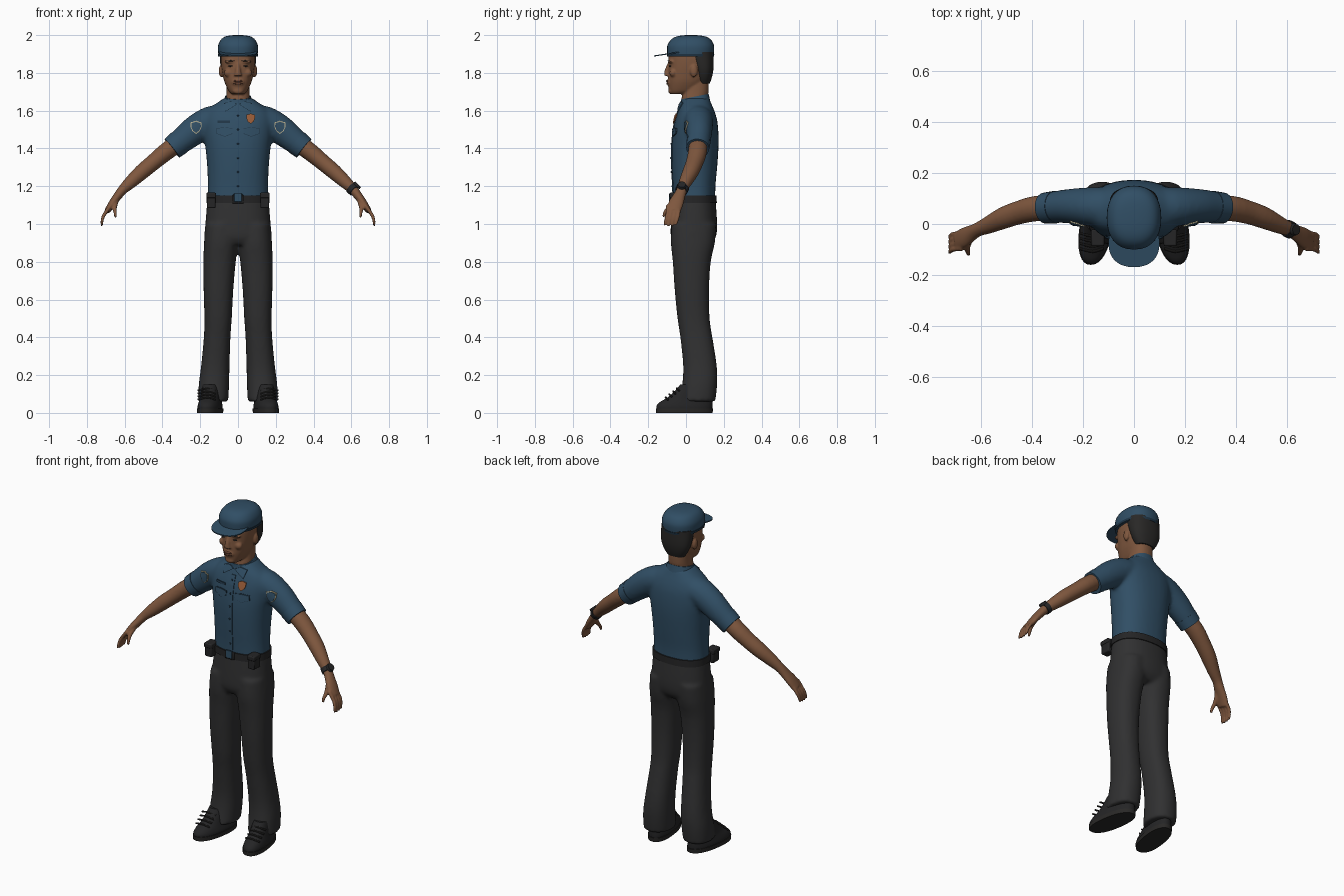
import bpy, bmesh, math
from mathutils import Vector, Matrix
from mathutils.bvhtree import BVHTree

if "Cube" in bpy.data.objects:
    bpy.data.objects.remove(bpy.data.objects["Cube"], do_unlink=True)


def material(name, red, green, blue):
    mat = bpy.data.materials.new(name)
    mat.use_nodes = True
    colour = (red, green, blue, 1)
    mat.diffuse_color = colour
    shader = next(n for n in mat.node_tree.nodes if n.type == 'BSDF_PRINCIPLED')
    shader.inputs["Base Color"].default_value = colour
    shader.inputs["Roughness"].default_value = 0.8
    return mat


shirt_blue = material("shirt blue", .03, .077, .13)
trim_navy = material("trim navy", .014, .035, .06)
skin = material("brown skin", .21, .095, .048)
lip_brown = material("lip brown", .14, .055, .032)
hair_black = material("hair black", .022, .021, .02)
trouser_grey = material("trouser charcoal", .03, .03, .031)
leather = material("black leather", .018, .018, .019)
cream = material("patch cream", .5, .44, .28)
copper = material("badge copper", .33, .11, .04)


def refine(rows, steps):
    """Smoothly interpolate between rows of numbers."""
    result = []
    for i in range(len(rows) - 1):
        a, b = rows[max(i - 1, 0)], rows[i]
        c, d = rows[i + 1], rows[min(i + 2, len(rows) - 1)]
        for k in range(steps):
            t = k / steps
            result.append([q + t / 2 * (r - p + t * (2*p - 5*q + 4*r - s + t * (3*(q - r) + s - p)))
                           for p, q, r, s in zip(a, b, c, d)])
    return result + [list(rows[-1])]


def loft(bm, rings):
    loops = [[bm.verts.new(p) for p in ring] for ring in rings]
    for low, high in zip(loops, loops[1:]):
        for i in range(len(low)):
            bm.faces.new((low[i - 1], low[i], high[i], high[i - 1]))
    bm.faces.new(loops[0])
    bm.faces.new(loops[-1])


def oval(sides, power):
    for i in range(sides):
        angle = math.tau * i / sides
        yield [math.copysign(abs(f) ** (2 / power), f) for f in (math.cos(angle), math.sin(angle))]


def stack(bm, rows, power=2.3, steps=3, tilt=0, toe_out=0):
    """Level rings; each row is z, left x, right x, front y, back y."""
    rings = []
    for z, x0, x1, y0, y1 in refine(rows, steps):
        ring = []
        for c, s in oval(32, power):
            x, y = (x0 + x1 + c * (x1 - x0)) / 2, (y0 + y1 + s * (y1 - y0)) / 2
            ring.append((x - toe_out * y, y, z + tilt * y))
        rings.append(ring)
    loft(bm, rings)


def centred(rows):
    return [(z, -half, half, front, back) for z, half, front, back in rows]


def limb(bm, points, sides=20, steps=3):
    """Tube along a path; each point is x, y, z, depth radius, other radius."""
    points = refine(points, steps)
    centres = [Vector(p[:3]) for p in points]
    rings = []
    for i, p in enumerate(points):
        along = (centres[min(i + 1, len(points) - 1)] - centres[max(i - 1, 0)]).normalized()
        u = Vector((0, 1, 0))
        u = (u - along * u.dot(along)).normalized()
        v = along.cross(u)
        rings.append([centres[i] + u * c * p[3] + v * s * p[4] for c, s in oval(sides, 2)])
    loft(bm, rings)


def ball(bm, centre, radii):
    bmesh.ops.create_uvsphere(bm, u_segments=16, v_segments=10, radius=1,
                              matrix=Matrix.Translation(centre) @ Matrix.Diagonal((*radii, 1)))


def box(bm, centre, size):
    bmesh.ops.create_cube(bm, size=1, matrix=Matrix.Translation(centre) @ Matrix.Diagonal((*size, 1)))


def finish(name, bm, mat, mirror=False, voxel=0, bevel=0):
    if mirror:
        copy = bmesh.ops.duplicate(bm, geom=bm.verts[:] + bm.edges[:] + bm.faces[:])["geom"]
        for v in copy:
            if isinstance(v, bmesh.types.BMVert):
                v.co.x *= -1
    bmesh.ops.recalc_face_normals(bm, faces=bm.faces[:])
    mesh = bpy.data.meshes.new(name)
    bm.to_mesh(mesh)
    bm.free()
    mesh.materials.append(mat)
    obj = bpy.data.objects.new(name, mesh)
    bpy.context.collection.objects.link(obj)
    for other in bpy.context.selected_objects:
        other.select_set(False)
    obj.select_set(True)
    bpy.context.view_layer.objects.active = obj
    if voxel:
        remesh = obj.modifiers.new("blend", 'REMESH')
        remesh.mode, remesh.voxel_size = 'VOXEL', voxel
        relax = obj.modifiers.new("relax", 'SMOOTH')
        relax.factor, relax.iterations = 0.5, 5
        for mod in ("blend", "relax"):
            bpy.ops.object.modifier_apply(modifier=mod)
    if bevel:
        rounding = obj.modifiers.new("rounding", 'BEVEL')
        rounding.width, rounding.segments = bevel, 2
    bpy.ops.object.shade_smooth_by_angle(angle=math.radians(60 if voxel else 40))
    return obj


def make(name, mat, build, *args, mirror=False, voxel=0, bevel=0, **options):
    bm = bmesh.new()
    build(bm, *args, **options)
    return finish(name, bm, mat, mirror, voxel, bevel)


# Shirt: torso and both sleeves blended together
bm = bmesh.new()
limb(bm, [(.05, .06, 1.56, .085, .08), (.15, .067, 1.542, .078, .08), (.23, .07, 1.495, .07, .077),
          (.29, .068, 1.448, .064, .069), (.345, .063, 1.405, .058, .06)])
stack(bm, centred([(1.12, .163, -.068, .155), (1.2, .16, -.07, .156), (1.3, .163, -.075, .165),
                   (1.4, .172, -.076, .172), (1.48, .183, -.07, .172), (1.55, .185, -.058, .165),
                   (1.6, .165, -.042, .15), (1.635, .12, -.03, .135), (1.668, .072, -.015, .122)]))
shirt = finish("shirt", bm, shirt_blue, mirror=True, voxel=.011)
make("sleeve_hems", shirt_blue, limb, [(.308, .066, 1.434, .064, .067), (.349, .062, 1.401, .061, .063)], mirror=True)
make("collar", shirt_blue, stack, centred([(1.61, .088, -.034, .132), (1.645, .076, -.028, .124),
                                           (1.665, .068, -.026, .12)]), tilt=.2)

# Trousers: hips and both legs blended together
bm = bmesh.new()
stack(bm, [(1.0, .0, .172, -.076, .16), (.9, .0, .18, -.08, .153), (.8, .012, .183, -.07, .131),
           (.65, .025, .182, -.06, .122), (.5, .033, .178, -.045, .125), (.4, .04, .181, -.03, .14),
           (.25, .045, .195, -.015, .163), (.15, .047, .208, -.02, .165), (.06, .052, .21, -.035, .155)])
stack(bm, centred([(1.135, .162, -.07, .156), (1.0, .173, -.08, .165), (.93, .178, -.08, .158), (.89, .165, -.06, .13)]))
finish("trousers", bm, trouser_grey, mirror=True, voxel=.011)

# Belt, shirt tab and pouches
make("belt", leather, stack, centred([(1.11, .168, -.077, .163), (1.15, .167, -.076, .162)]), steps=1)
make("buckle", leather, box, (0, -.078, 1.132), (.06, .014, .046), bevel=.004)
make("shirt_tab", shirt_blue, box, (0, -.085, 1.14), (.04, .008, .045), bevel=.002)
bm = bmesh.new()
box(bm, (.142, -.052, 1.122), (.045, .06, .075))
box(bm, (.142, -.054, 1.152), (.051, .066, .028))
finish("belt_pouches", bm, leather, mirror=True, bevel=.006)

# Arms with hands and fingers
bm = bmesh.new()
limb(bm, [(.27, .067, 1.463, .048, .05), (.38, .061, 1.383, .05, .047), (.45, .045, 1.325, .046, .043),
          (.51, .024, 1.275, .043, .041), (.57, -.004, 1.22, .034, .034), (.61, -.021, 1.182, .028, .026),
          (.635, -.035, 1.15, .032, .023), (.665, -.053, 1.11, .04, .02), (.692, -.066, 1.068, .037, .016)])
for i in range(4):
    y = -.096 + .02 * i
    reach = .004 * abs(i - 1.3)
    limb(bm, [(.672, y, 1.1, .01, .011), (.705, y - .003, 1.055, .01, .01),
              (.718, y - .01, 1.025, .009, .009), (.722, y - .018, .985 + reach, .006, .006)], sides=10)
limb(bm, [(.645, -.06, 1.125, .014, .016), (.653, -.093, 1.085, .012, .012),
          (.65, -.112, 1.06, .01, .01), (.648, -.12, 1.035, .007, .007)], sides=10)
finish("arms", bm, skin, mirror=True, voxel=.0055)

# Watch on one wrist
make("watch_strap", leather, limb, [(.598, -.016, 1.193, .034, .032), (.616, -.025, 1.176, .034, .032)])
bm = bmesh.new()
bmesh.ops.create_cone(bm, cap_ends=True, segments=20, radius1=.024, radius2=.021, depth=.014,
                      matrix=Matrix.Translation((.631, -.022, 1.205)) @ Matrix.Rotation(math.pi / 4, 4, 'Y'))
finish("watch_dial", bm, leather)

# Head with neck, nose, brow, chin and ears
bm = bmesh.new()
stack(bm, centred([(1.688, .032, -.08, .0), (1.705, .05, -.09, .06), (1.75, .071, -.095, .105),
                   (1.79, .081, -.095, .126), (1.84, .089, -.093, .136), (1.89, .091, -.092, .138),
                   (1.94, .085, -.08, .13)]))
stack(bm, centred([(1.6, .06, -.02, .1), (1.66, .063, -.024, .11), (1.7, .061, -.015, .12), (1.77, .06, .0, .12)]))
limb(bm, [(0, -.085, 1.85, .012, .01), (0, -.1, 1.81, .014, .014), (0, -.1, 1.785, .015, .021)])
ball(bm, (0, -.088, 1.75), (.034, .014, .022))
ball(bm, (0, -.08, 1.705), (.028, .014, .018))
for side in (-1, 1):
    ball(bm, (side * .037, -.079, 1.86), (.034, .016, .01))
    ball(bm, (side * .05, -.068, 1.8), (.025, .02, .022))
    ball(bm, (side * .09, .042, 1.81), (.012, .02, .033))
finish("head", bm, skin, voxel=.005)
bm = bmesh.new()
ball(bm, (0, -.098, 1.757), (.026, .007, .006))
ball(bm, (0, -.097, 1.744), (.024, .007, .006))
finish("lips", bm, lip_brown)
make("eyes", hair_black, ball, (.036, -.083, 1.836), (.017, .007, .004), mirror=True)
make("eyebrows", hair_black, ball, (.038, -.09, 1.864), (.022, .008, .003), mirror=True)
make("hair", hair_black, stack, centred([(1.745, .055, .06, .126), (1.78, .077, .05, .138),
                                         (1.83, .0925, .035, .146), (1.91, .096, .0, .146)]))

# Cap with band and peak
make("cap", shirt_blue, stack, centred([(1.887, .103, -.098, .145), (1.92, .106, -.1, .149), (1.95, .104, -.097, .147),
                                        (1.98, .087, -.075, .128), (1.995, .06, -.042, .095), (2, .02, .0, .05)]))
make("cap_band", trim_navy, stack, centred([(1.888, .1055, -.1, .148), (1.901, .107, -.102, .15)]), steps=1)
make("cap_peak", shirt_blue, stack, centred([(1.912, .1, -.169, .02), (1.918, .1, -.169, .02)]), steps=1, tilt=.15)

# Shoes with soles and laces
make("shoes", leather, stack, [(.015, .085, .208, -.155, .138), (.035, .085, .208, -.157, .14), (.055, .09, .204, -.142, .14),
                               (.075, .094, .2, -.108, .14), (.1, .096, .198, -.075, .138), (.15, .1, .194, -.03, .13)],
     toe_out=.14, mirror=True)
make("soles", hair_black, stack, [(0, .082, .211, -.158, .141), (.024, .081, .212, -.16, .143)], steps=1, toe_out=.14, mirror=True)
bm = bmesh.new()
for i in range(4):
    y, z = -.108 + .02 * i, .082 + .016 * i
    limb(bm, [(.12, y + .012, z - .012, .005, .005), (.162, y, z, .005, .005), (.212, y + .012, z - .012, .005, .005)], sides=8)
finish("laces", bm, hair_black, mirror=True)

# Shirt details laid on the front surface
surface = BVHTree.FromObject(shirt, bpy.context.evaluated_depsgraph_get())


def front(x, z):
    hit = surface.ray_cast(Vector((x, -1, z)), Vector((0, 1, 0)))[0]
    return hit.y if hit else 0


def plate(bm, outline, lift=.004):
    face = bm.faces.new([bm.verts.new((x, 0, z)) for x, z in outline])
    fan = bmesh.ops.poke(bm, faces=[face])["faces"]
    for v in {v for f in fan for v in f.verts}:
        v.co.y = front(v.co.x, v.co.z) - lift
    walls = bmesh.ops.extrude_face_region(bm, geom=fan)["geom"]
    moved = [v for v in walls if isinstance(v, bmesh.types.BMVert)]
    bmesh.ops.translate(bm, verts=moved, vec=(0, .005, 0))


def shield(x, z, size):
    shape = [(-.8, .75), (-.4, .85), (0, 1), (.4, .85), (.8, .75), (.85, .1), (.55, -.6), (0, -1), (-.55, -.6), (-.85, .1)]
    return [(x + size * a, z + size * b) for a, b in shape]


def bar(x, z, wide, high):
    return [(x + a * wide / 2, z + b * high / 2) for a, b in ((-1, -1), (0, -1), (1, -1), (1, 1), (0, 1), (-1, 1))]


bm = bmesh.new()
for i in range(8):
    plate(bm, bar(0, 1.19 + .055 * i, .03, .055))
finish("placket", bm, shirt_blue)
bm = bmesh.new()
for i in range(6):
    ball(bm, (0, front(0, 1.2 + .075 * i) - .005, 1.2 + .075 * i), (.005, .003, .005))
finish("buttons", bm, trim_navy)
make("collar_points", shirt_blue, plate, [(.004, 1.635), (.035, 1.65), (.075, 1.64), (.066, 1.595), (.035, 1.615)], mirror=True, lift=.009)
make("pocket_flaps", shirt_blue, plate, [(.03, 1.505), (.07, 1.51), (.112, 1.505), (.112, 1.48), (.07, 1.465), (.03, 1.48)],
     mirror=True, lift=.006)
make("pocket_seams", trim_navy, plate, [(.028, 1.507), (.07, 1.512), (.114, 1.507), (.114, 1.478), (.07, 1.462), (.028, 1.478)],
     mirror=True, lift=.003)
make("name_bar", trim_navy, plate, bar(-.075, 1.542, .065, .012), lift=.006)
make("chest_badge", copper, plate, shield(.067, 1.558, .027), lift=.012)
make("patch_borders", cream, plate, shield(.222, 1.512, .035), mirror=True, lift=.007)
make("patch_fields", shirt_blue, plate, shield(.222, 1.512, .03), mirror=True, lift=.009)
